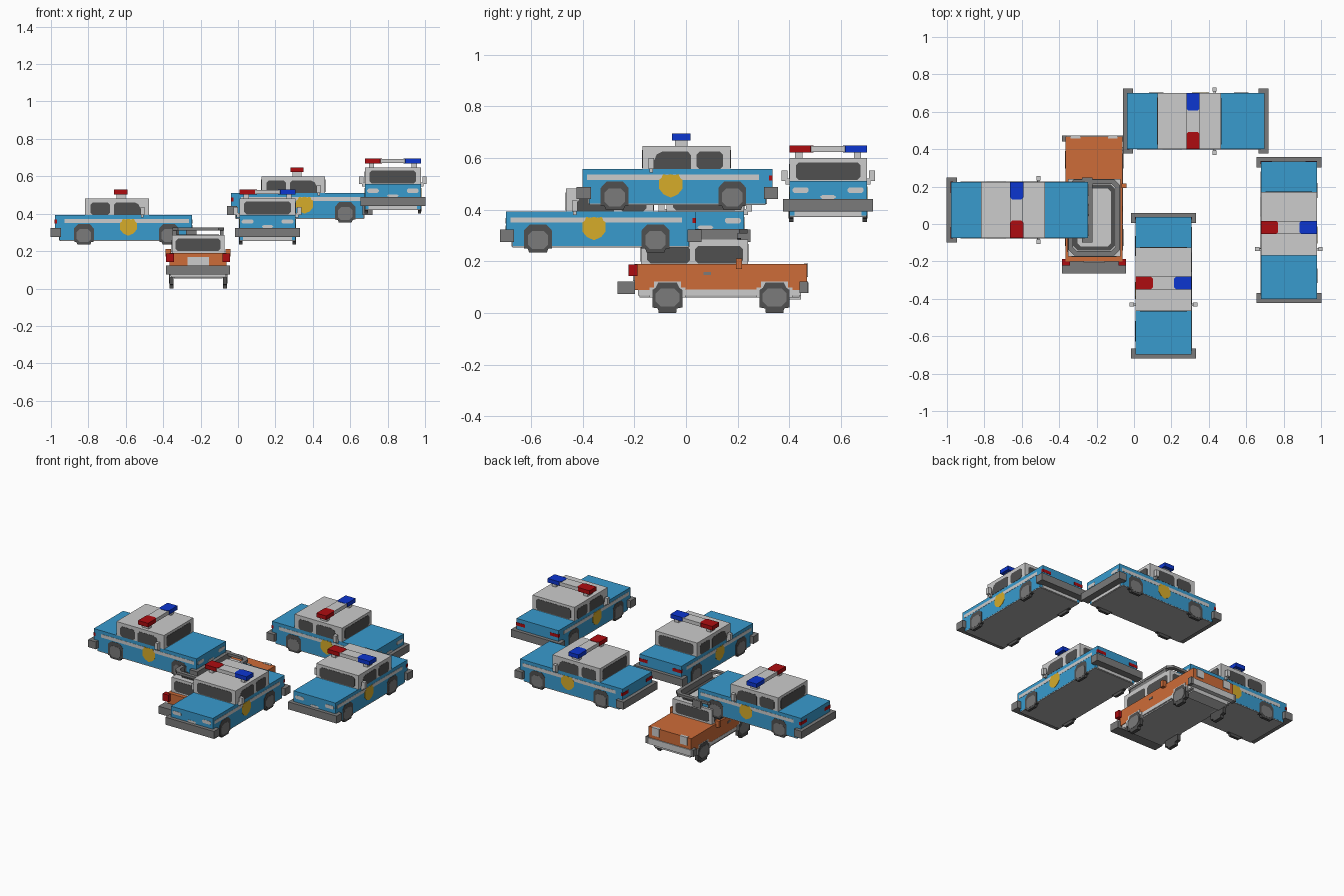
import bpy, bmesh, math
from mathutils import Matrix, Vector

cube = bpy.data.objects.get("Cube")
if cube:
    bpy.data.objects.remove(cube, do_unlink=True)


def material(name, rgb):
    # sRGB 0-255 to linear
    lin = [((c / 255 + 0.055) / 1.055) ** 2.4 if c > 10 else c / 255 / 12.92 for c in rgb]
    m = bpy.data.materials.new(name)
    m.use_nodes = True
    m.diffuse_color = (*lin, 1)
    m.node_tree.nodes["Principled BSDF"].inputs["Base Color"].default_value = (*lin, 1)
    return m


BLUE = material("body blue", (56, 155, 206))
LIGHT = material("light grey", (204, 204, 204))
FLOOR = material("floor grey", (172, 172, 172))
GREY = material("mid grey", (123, 123, 123))
DARK = material("dark grey", (80, 80, 80))
GOLD = material("badge gold", (214, 172, 42))
RED = material("light red", (174, 12, 16))
LAMP = material("lamp blue", (12, 54, 208))
ORANGE = material("truck orange", (206, 108, 56))

parts = []


def finish(name, bm, mat):
    bmesh.ops.recalc_face_normals(bm, faces=bm.faces)
    me = bpy.data.meshes.new(name)
    bm.to_mesh(me)
    bm.free()
    me.materials.append(mat)
    ob = bpy.data.objects.new(name, me)
    bpy.context.collection.objects.link(ob)
    parts.append(ob)


def box(name, x, y, z, mat):
    bm = bmesh.new()
    size = [b - a for a, b in (x, y, z)]
    mid = [(a + b) / 2 for a, b in (x, y, z)]
    bmesh.ops.create_cube(bm, size=1, matrix=Matrix.Translation(mid) @ Matrix.Diagonal((*size, 1)))
    finish(name, bm, mat)


def prism(name, pts, axis, lo, hi, mat):
    # outline in the two remaining axes, extruded along axis
    def place(p, d):
        return {"x": (d, p[0], p[1]), "y": (p[0], d, p[1]), "z": (p[0], p[1], d)}[axis]
    bm = bmesh.new()
    face = bm.faces.new([bm.verts.new(place(p, lo)) for p in pts])
    top = bmesh.ops.extrude_face_region(bm, geom=[face])["geom"]
    shift = Vector(place((0, 0), hi - lo))
    bmesh.ops.translate(bm, vec=shift, verts=[v for v in top if isinstance(v, bmesh.types.BMVert)])
    finish(name, bm, mat)


def rounded(u, v, c=0.012):
    (a, b), (d, e) = u, v
    return [(a + c, d), (b - c, d), (b, d + c), (b, e - c), (b - c, e), (a + c, e), (a, e - c), (a, d + c)]


def both(a, b):
    # mirrored ranges for the left and right side
    return (("left", (a, b)), ("right", (-b, -a)))


def side_boxes(name, x, y, z, mat):
    for side, r in both(*x):
        box(f"{side}_{name}", r, y, z, mat)


def side_prisms(name, pts, x, mat):
    for side, r in both(*x):
        prism(f"{side}_{name}", pts, "x", r[0], r[1], mat)


def ring(name, x, y, z, w, c, mat):
    # chamfered rectangular frame
    outer = rounded((-x, x), y, c)
    inner = rounded((-x + w, x - w), (y[0] + w, y[1] - w), c * 0.7)
    bm = bmesh.new()
    rows = [[bm.verts.new((p[0], p[1], h)) for p in o]
            for o, h in ((outer, z[0]), (outer, z[1]), (inner, z[1]), (inner, z[0]))]
    for k in range(4):
        a, b = rows[k], rows[(k + 1) % 4]
        for i in range(8):
            j = (i + 1) % 8
            bm.faces.new((a[i], a[j], b[j], b[i]))
    finish(name, bm, mat)


def patrol_car():
    # body and floor
    box("upper_body", (-.15, .15), (-.367, .367), (.085, .158), BLUE)
    box("lower_body", (-.15, .15), (-.342, .342), (.024, .085), BLUE)
    box("floor", (-.149, .149), (-.341, .341), (.019, .024), FLOOR)
    # cabin with windows
    box("cabin", (-.15, .15), (-.135, .205), (.158, .247), LIGHT)
    front = [(-.105, .158), (.052, .158), (.052, .212), (.04, .225), (-.06, .225), (-.08, .215)]
    side_prisms("front_window", front, (.147, .1512), DARK)
    side_prisms("rear_window", rounded((.073, .177), (.158, .225)), (.147, .1512), DARK)
    prism("windshield", rounded((-.125, .125), (.162, .231)), "y", -.1365, -.133, DARK)
    prism("back_window", rounded((-.125, .125), (.162, .231)), "y", .203, .2065, DARK)
    # side trim and badge
    side_boxes("stripe", (.147, .1512), (-.35, .315), (.115, .136), LIGHT)
    badge = [(-.03, .138), (-.014, .134), (0, .138), (.014, .134), (.03, .138), (.036, .123), (.045, .116),
             (.045, .081), (.028, .06), (0, .047), (-.028, .06), (-.045, .081), (-.045, .116), (-.036, .123)]
    side_prisms("badge", [(y - .026, z) for y, z in badge], (.147, .152), GOLD)
    # wheels
    for end, y in (("front", -.243), ("rear", .212)):
        tyre = [(-.034, 0), (.034, 0), (.04, .014), (.054, .016), (.054, .085), (.032, .109),
                (-.032, .109), (-.054, .085), (-.054, .016), (-.04, .014)]
        side_prisms(f"{end}_tyre", [(y + a, b) for a, b in tyre], (.134, .1514), DARK)
        side_prisms(f"{end}_hub", rounded((y - .039, y + .039), (.013, .083), .017), (.145, .1525), GREY)
    # bumpers
    for end, s in (("front", -1), ("rear", 1)):
        box(f"{end}_bumper", (-.174, .174), sorted((s * .342, s * .39)), (.041, .089), GREY)
        side_boxes(f"{end}_bumper_end", (.15, .174), sorted((s * .335, s * .389)), (.041, .089), GREY)
        box(f"{end}_valance", (-.13, .13), sorted((s * .34, s * .346)), (.022, .042), LIGHT)
    # lamps and grille
    for side, r in both(.075, .138):
        prism(f"{side}_headlight", rounded(r, (.112, .134), .007), "y", -.3685, -.365, LIGHT)
    prism("grille", [(-.022, .089), (.022, .089), (.032, .097), (.022, .104), (-.022, .104), (-.032, .097)],
          "y", -.3685, -.365, LIGHT)
    side_boxes("taillight", (.09, .1515), (.355, .3685), (.113, .133), RED)
    # mirrors
    side_boxes("mirror", (.158, .181), (-.112, -.09), (.158, .2), LIGHT)
    side_boxes("mirror_arm", (.148, .165), (-.108, -.094), (.145, .168), LIGHT)
    # roof light bar
    box("light_bar", (-.07, .07), (-.019, .048), (.27, .293), LIGHT)
    side_boxes("light_bar_foot", (.1, .128), (-.01, .038), (.246, .272), LIGHT)
    for name, s, mat in (("red_lamp", -1, RED), ("blue_lamp", 1, LAMP)):
        outline = [(s * .15, -.021), (s * .15, .05), (s * .068, .05), (s * .057, .039), (s * .057, -.01), (s * .068, -.021)]
        prism(name, outline, "z", .269, .295, mat)


def truck():
    # body, floor and rocker rails
    box("truck_body", (-.152, .152), (-.2, .468), (.09, .19), ORANGE)
    box("truck_sill", (-.148, .148), (-.185, .445), (.068, .092), LIGHT)
    box("truck_floor", (-.146, .146), (-.18, .44), (.06, .069), FLOOR)
    side_boxes("rocker", (.147, .153), (0, .275), (.07, .092), LIGHT)
    # cabin with windows
    box("truck_cabin", (-.14, .14), (-.175, .24), (.19, .285), LIGHT)
    side_prisms("truck_rear_window", rounded((-.15, .015), (.193, .26)), (.137, .1415), DARK)
    side_prisms("truck_front_window", rounded((.035, .22), (.193, .26)), (.137, .1415), DARK)
    prism("truck_windshield", rounded((-.12, .12), (.2, .267)), "y", .238, .2415, DARK)
    prism("truck_back_window", rounded((-.12, .12), (.2, .267)), "y", -.1765, -.173, DARK)
    # roof rack
    ring("rack_rail", .138, (-.168, .238), (.309, .325), .024, .03, GREY)
    ring("rack_base", .112, (-.142, .212), (.284, .29), .022, .025, DARK)
    side_boxes("rack_side", (.116, .136), (-.13, .2), (.284, .31), GREY)
    # wheels and stepped fenders
    fender = [(-.07, .06), (.07, .06), (.07, .1), (.052, .1), (.052, .122), (-.052, .122), (-.052, .1), (-.07, .1)]
    tyre = [(-.034, 0), (.034, 0), (.036, .018), (.058, .022), (.058, .09), (.046, .098), (.036, .118),
            (-.036, .118), (-.046, .098), (-.058, .09), (-.058, .022), (-.036, .018)]
    for end, y in (("rear", -.072), ("front", .343)):
        side_prisms(f"truck_{end}_fender", [(y + a, b) for a, b in fender], (.12, .1532), LIGHT)
        side_prisms(f"truck_{end}_tyre", [(y + a, b) for a, b in tyre], (.132, .1545), DARK)
        side_prisms(f"truck_{end}_hub", rounded((y - .046, y + .046), (.026, .096), .02), (.15, .156), GREY)
    # bumpers
    box("truck_rear_bumper", (-.171, .171), (-.265, -.198), (.075, .123), GREY)
    box("truck_front_bumper", (-.15, .15), (.44, .474), (.078, .118), LIGHT)
    side_boxes("truck_bumper_end", (.148, .171), (.44, .472), (.078, .122), GREY)
    box("truck_front_valance", (-.13, .13), (.36, .445), (.053, .08), LIGHT)
    # lamps, plate, mirrors and handles
    side_boxes("truck_taillight", (.13, .171), (-.222, -.188), (.143, .188), RED)
    for side, r in both(.074, .126):
        box(f"truck_{side}_headlight", r, (.456, .473), (.14, .192), LIGHT)
    box("truck_plate", (-.058, .058), (-.206, -.199), (.124, .168), LIGHT)
    side_boxes("truck_mirror", (.145, .174), (.193, .217), (.17, .212), ORANGE)
    side_boxes("truck_handle", (.15, .155), (.068, .096), (.148, .16), GREY)


# four patrol cars sharing the same part meshes: position and heading
patrol_car()
originals = list(parts)
spots = [(-.612, .075, .235, 90), (.33, .55, .353, 90), (.158, -.33, .235, 0), (.828, -.033, .4, 0)]
for n, (x, y, z, turn) in enumerate(spots):
    m = Matrix.Translation((x, y, z)) @ Matrix.Rotation(math.radians(turn), 4, "Z")
    for ob in originals:
        if n:
            copy = bpy.data.objects.new(f"{ob.data.name}_{n + 1}", ob.data)
            bpy.context.collection.objects.link(copy)
        else:
            copy = ob
        copy.matrix_world = m

# truck
parts.clear()
truck()
for ob in parts:
    ob.matrix_world = Matrix.Translation((-.213, 0, 0))
